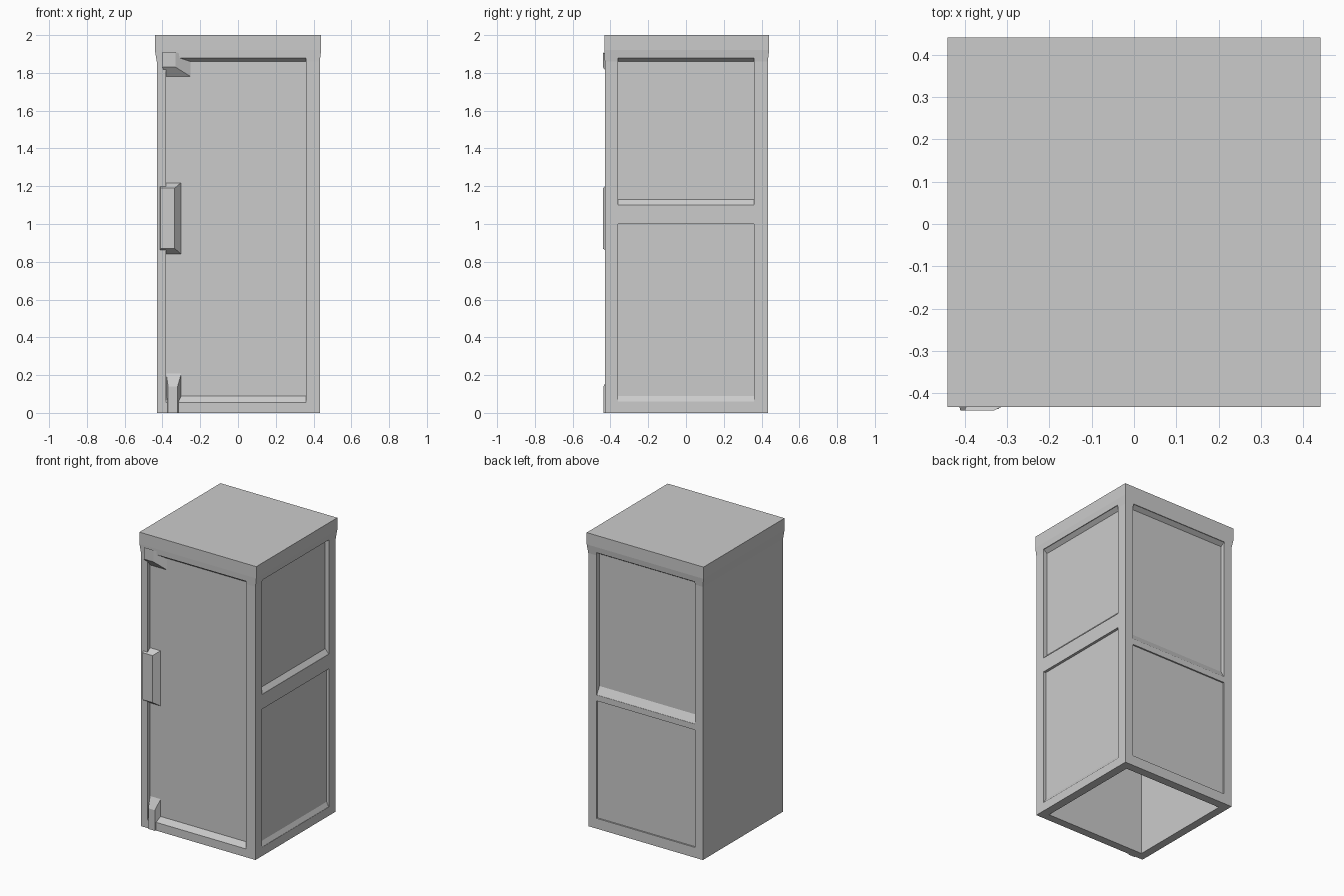
import bpy, bmesh, math
from mathutils import Matrix

if "Cube" in bpy.data.objects:
    bpy.data.objects.remove(bpy.data.objects["Cube"])


def loft(name, rings):
    """Closed solid through a stack of four-point rings."""
    bm = bmesh.new()
    vs = [[bm.verts.new(p) for p in r] for r in rings]
    bm.faces.new(vs[0])
    bm.faces.new(vs[-1])
    for a, b in zip(vs, vs[1:]):
        for i in range(4):
            j = (i + 1) % 4
            bm.faces.new((a[i], a[j], b[j], b[i]))
    bmesh.ops.recalc_face_normals(bm, faces=bm.faces)
    me = bpy.data.meshes.new(name)
    bm.to_mesh(me)
    bm.free()
    ob = bpy.data.objects.new(name, me)
    bpy.context.collection.objects.link(ob)
    return ob


def plan(x0, x1, y0, y1, z):
    return [(x0, y0, z), (x1, y0, z), (x1, y1, z), (x0, y1, z)]


def wall(u0, u1, v0, v1, y):
    return [(u0, y, v0), (u1, y, v0), (u1, y, v1), (u0, y, v1)]


def cut(target, cutter):
    m = target.modifiers.new("cut", 'BOOLEAN')
    m.operation = 'DIFFERENCE'
    m.solver = 'EXACT'
    m.object = cutter
    bpy.context.view_layer.objects.active = target
    bpy.ops.object.modifier_apply(modifier=m.name)
    bpy.data.objects.remove(cutter)


def recess(u0, u1, v0, v1, depth, turn, sill=0.0, head=0.0):
    """Wall pocket with sloped sill and head, turned to the wanted side."""
    y = -0.43
    ob = loft("recess_cutter", [
        wall(u0, u1, v0 - sill, v1 + head, y - 0.05),
        wall(u0, u1, v0 - sill, v1 + head, y - 0.001),
        wall(u0, u1, v0, v1, y + depth)])
    ob.data.transform(Matrix.Rotation(math.radians(turn), 4, 'Z'))
    cut(body, ob)


# Cabin shell with a slightly flared roof band
body = loft("cabin_shell", [
    plan(-0.43, 0.433, -0.43, 0.433, 0),
    plan(-0.43, 0.433, -0.43, 0.433, 1.86),
    plan(-0.44, 0.44, -0.432, 0.44, 1.92),
    plan(-0.44, 0.44, -0.432, 0.44, 2.0)])

# Hollow interior, open at the bottom
cut(body, loft("interior_cutter", [
    plan(-0.375, 0.375, -0.375, 0.375, -0.1),
    plan(-0.375, 0.375, -0.375, 0.375, 1.92)]))

# Tall front door panel
recess(-0.38, 0.36, 0.09, 1.86, 0.027, 0, sill=0.035, head=0.02)
# Right side: upper and lower panels with a sloping middle rail
recess(-0.36, 0.36, 1.13, 1.86, 0.025, 90, sill=0.03, head=0.02)
recess(-0.36, 0.36, 0.09, 1.0, 0.015, 90, sill=0.03)
# Back: deep upper panel, nearly flush lower panel
recess(-0.37, 0.37, 0.96, 1.86, 0.027, 180, sill=0.05, head=0.02)
recess(-0.37, 0.37, 0.07, 0.87, 0.007, 180)

# Door handle plate
loft("door_handle", [
    wall(-0.42, -0.30, 0.84, 1.22, -0.40),
    wall(-0.41, -0.335, 0.87, 1.19, -0.44)])
# Hinge blocks at the head and foot of the door
loft("upper_door_block", [
    wall(-0.385, -0.25, 1.78, 1.88, -0.402),
    wall(-0.40, -0.33, 1.83, 1.91, -0.44)])
loft("lower_door_block", [
    wall(-0.38, -0.30, 0.0, 0.21, -0.402),
    wall(-0.37, -0.32, 0.0, 0.14, -0.437)])
